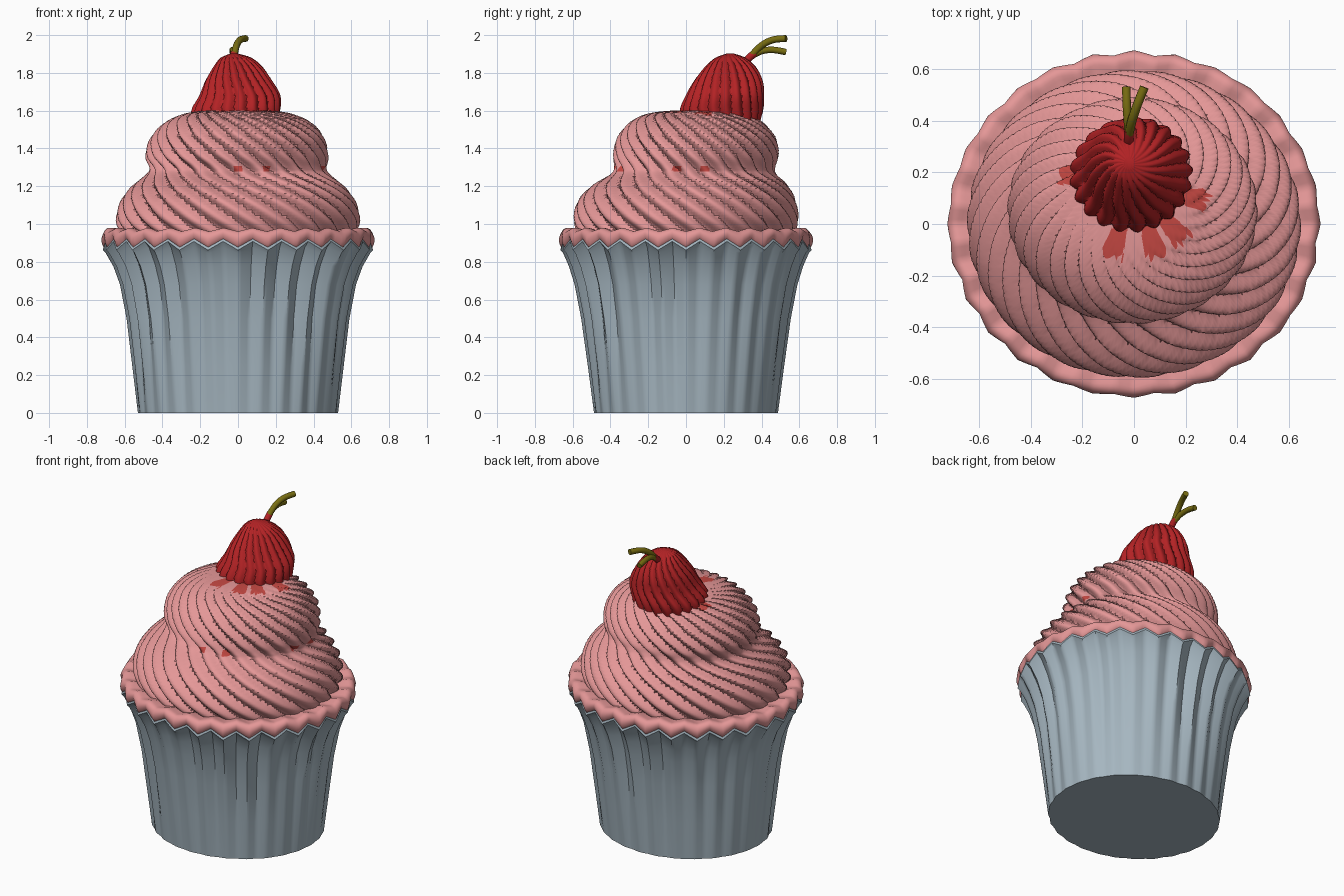
import bpy, bmesh, math, random
from mathutils import Vector

if "Cube" in bpy.data.objects:
    bpy.data.objects.remove(bpy.data.objects["Cube"])

random.seed(4)
TAU = 2 * math.pi


def material(name, rgb):
    m = bpy.data.materials.new(name)
    m.diffuse_color = (*rgb, 1)
    m.use_nodes = True
    m.node_tree.nodes["Principled BSDF"].inputs["Base Color"].default_value = m.diffuse_color
    return m


PINK = material("frosting pink", (0.78, 0.31, 0.31))
GREY = material("wrapper blue grey", (0.38, 0.47, 0.53))
RED = material("cherry red", (0.45, 0.016, 0.018))
STAIN = material("cherry juice", (0.56, 0.065, 0.055))
STEM = material("stem olive", (0.19, 0.155, 0.006))


def smooth_rows(rows, steps):
    """Catmull-Rom interpolation of rows of numbers."""
    out = []
    for i in range(len(rows) - 1):
        a, b, c, d = (rows[max(0, min(len(rows) - 1, i + k))] for k in (-1, 0, 1, 2))
        for s in range(steps):
            t = s / steps
            out.append([0.5 * (2 * q + (r - p) * t + (2 * p - 5 * q + 4 * r - w) * t * t
                               + (3 * q - p - 3 * r + w) * t ** 3)
                        for p, q, r, w in zip(a, b, c, d)])
    out.append(list(rows[-1]))
    return out


def loft(name, rows, segs, point, mats, cap_start=False, cap_end=False, rule=None, angle=50):
    """Stack closed rings: point(row, angle) gives each vertex."""
    bm = bmesh.new()
    rings = [[bm.verts.new(point(row, TAU * j / segs)) for j in range(segs)] for row in rows]
    for a, b in zip(rings, rings[1:]):
        for j in range(segs):
            k = (j + 1) % segs
            bm.faces.new((a[j], a[k], b[k], b[j]))
    if cap_start:
        bm.faces.new(rings[0][::-1])
    if cap_end:
        bm.faces.new(rings[-1])
    if rule:
        for f in bm.faces:
            f.material_index = rule(f.calc_center_median())
    me = bpy.data.meshes.new(name)
    bm.to_mesh(me)
    bm.free()
    for m in mats:
        me.materials.append(m)
    ob = bpy.data.objects.new(name, me)
    bpy.context.collection.objects.link(ob)
    bpy.ops.object.select_all(action='DESELECT')
    ob.select_set(True)
    bpy.context.view_layer.objects.active = ob
    bpy.ops.object.shade_smooth_by_angle(angle=math.radians(angle))
    return ob


def strands(n):
    """Rounded strands with sharp grooves. Row: z, rx, ry, cx, cy, groove depth, twist."""
    def point(row, th):
        z, rx, ry, cx, cy, amp, tw = row
        d = amp * (1 - abs(math.cos(n / 2 * (th + tw))))
        return (cx + (rx - d) * math.cos(th), cy + (ry - d) * math.sin(th), z)
    return point


# Pleated paper wrapper
PLEATS = 28
depth = [random.uniform(0.5, 1.3) for _ in range(PLEATS)]


def zigzag(th):
    return 2 * abs((th * PLEATS / TAU) % 1 - 0.5) * 2 - 1


def wrapper_point(row, th):
    z, rx, ry, amp, zz = row
    d = amp * depth[int(th * PLEATS / TAU) % PLEATS] * (0.5 - 0.5 * zigzag(th))
    return ((rx - d) * math.cos(th), (ry - d) * math.sin(th), z - zz * zigzag(th))


wrapper = [(0, 0.53, 0.487, 0.006, 0), (0.25, 0.56, 0.52, 0.02, 0), (0.5, 0.59, 0.555, 0.03, 0),
           (0.68, 0.625, 0.59, 0.035, 0), (0.78, 0.66, 0.62, 0.035, 0.004),
           (0.86, 0.70, 0.65, 0.03, 0.015), (0.885, 0.715, 0.665, 0.015, 0.023),
           (0.905, 0.708, 0.658, 0.012, 0.023), (0.905, 0.66, 0.61, 0.01, 0.01)]
loft("wrapper", wrapper, PLEATS * 8, wrapper_point, [GREY], cap_start=True)

# Wavy frosting lip resting on the wrapper edge
lip = [(0.885, 0.66, 0.61, 0.0, 0.02), (0.895, 0.705, 0.655, 0.01, 0.023),
       (0.925, 0.722, 0.672, 0.014, 0.02), (0.953, 0.718, 0.668, 0.016, 0.015),
       (0.97, 0.695, 0.645, 0.018, 0.01), (0.965, 0.65, 0.60, 0.015, 0.008),
       (0.95, 0.56, 0.52, 0, 0)]
loft("frosting_lip", smooth_rows(lip, 3), PLEATS * 8, wrapper_point, [PINK])

# Two-tier swirled frosting
swirl = [(0.90, 0.59, 0.54, 0, 0, 0.03, 0), (0.96, 0.63, 0.58, 0, 0, 0.04, 0.12),
         (1.03, 0.648, 0.597, 0, 0, 0.045, 0.28), (1.12, 0.625, 0.58, 0, 0.004, 0.05, 0.5),
         (1.20, 0.565, 0.525, 0, 0.02, 0.05, 0.75), (1.265, 0.485, 0.44, 0, 0.04, 0.04, 1.0),
         (1.30, 0.472, 0.427, 0, 0.046, 0.04, 1.1), (1.36, 0.486, 0.44, -0.006, 0.052, 0.045, 1.25),
         (1.45, 0.465, 0.425, -0.004, 0.055, 0.045, 1.5), (1.53, 0.40, 0.365, 0, 0.055, 0.045, 1.78),
         (1.58, 0.30, 0.28, 0, 0.06, 0.035, 2.1), (1.60, 0.18, 0.18, 0, 0.10, 0.02, 2.5),
         (1.60, 0.03, 0.03, -0.01, 0.18, 0.002, 3.0)]


def juice(c):
    """Red juice: streaks in front of the cherry, small dots in the waist."""
    a = math.degrees(math.atan2(c.y - 0.15, c.x))
    if c.z > 1.56 and math.hypot(c.x, c.y - 0.15) < 0.29:
        if any(abs(a - s) < 9 for s in (-108, -72, -48, -12, 172)):
            return 1
    w = math.degrees(math.atan2(c.y, c.x))
    if 1.28 < c.z < 1.305 and any(abs(w - s) < 3 for s in (-90, -66, -6, 12)):
        return 1
    return 0


loft("frosting_swirl", smooth_rows(swirl, 6), 26 * 10, strands(26), [PINK, STAIN],
     cap_end=True, rule=juice)

# Ridged cherry, leaning towards the back
cherry = [(1.46, 0.17, 0.17, 0, 0.20, 0.02, 0), (1.53, 0.222, 0.20, -0.012, 0.19, 0.022, 0.1),
          (1.60, 0.237, 0.222, -0.012, 0.188, 0.024, 0.2), (1.68, 0.215, 0.208, 0.01, 0.206, 0.024, 0.3),
          (1.76, 0.177, 0.182, 0.004, 0.225, 0.022, 0.42), (1.83, 0.132, 0.137, 0, 0.235, 0.018, 0.55),
          (1.88, 0.082, 0.08, -0.01, 0.235, 0.012, 0.7), (1.902, 0.02, 0.02, -0.02, 0.235, 0.002, 0.9)]
loft("cherry", smooth_rows(cherry, 5), 20 * 8, strands(20), [RED],
     cap_start=True, cap_end=True)


# Stems
def tube(name, pts, radius, mat):
    rows = smooth_rows(pts, 4)
    vs = [Vector(r) for r in rows]
    data = []
    for i, p in enumerate(vs):
        t = (vs[min(i + 1, len(vs) - 1)] - vs[max(i - 1, 0)]).normalized()
        u = t.cross(Vector((1, 0, 0))).normalized()
        data.append((p, u, t.cross(u)))
    loft(name, data, 10,
         lambda r, th: r[0] + radius * (math.cos(th) * r[1] + math.sin(th) * r[2]),
         [mat], cap_start=True, cap_end=True)


tube("stem_base", [(-0.02, 0.29, 1.82), (-0.02, 0.33, 1.875), (-0.02, 0.365, 1.905)], 0.02, RED)
tube("stem_upper", [(-0.02, 0.345, 1.89), (-0.008, 0.40, 1.945), (0.012, 0.46, 1.975),
                    (0.04, 0.53, 1.982)], 0.018, STEM)
tube("stem_lower", [(-0.02, 0.345, 1.888), (-0.024, 0.40, 1.915), (-0.028, 0.46, 1.922),
                    (-0.03, 0.53, 1.91)], 0.017, STEM)
